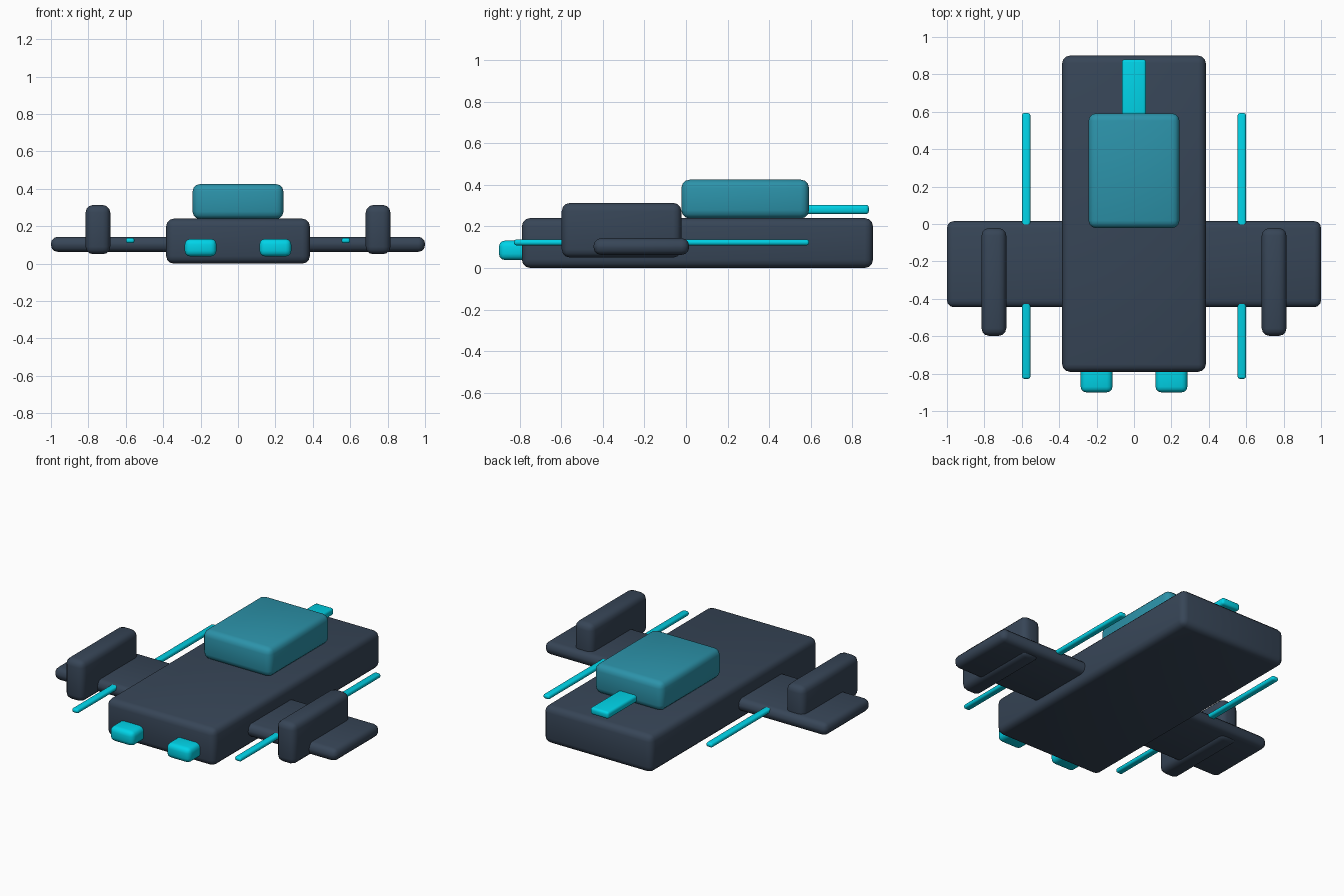
import bpy
import bmesh
from mathutils import Vector

if "Cube" in bpy.data.objects:
    bpy.data.objects.remove(bpy.data.objects["Cube"])


def material(name, color):
    m = bpy.data.materials.new(name)
    m.diffuse_color = (*color, 1)
    m.use_nodes = True
    m.node_tree.nodes["Principled BSDF"].inputs["Base Color"].default_value = m.diffuse_color
    return m


HULL = material("hull_slate", (0.038, 0.06, 0.095))
GLOW = material("glow_cyan", (0.0, 0.65, 0.8))
GLASS = material("canopy_glass", (0.025, 0.29, 0.4))


def rounded_box(name, x, y, z, radius, mat):
    """Box given by its (min, max) extents, with rounded edges."""
    lo, hi = (Vector(c) for c in zip(x, y, z))
    mesh = bpy.data.meshes.new(name)
    bm = bmesh.new()
    bmesh.ops.create_cube(bm, size=1)
    bmesh.ops.scale(bm, vec=hi - lo, verts=bm.verts)
    bmesh.ops.bevel(bm, geom=bm.edges[:], offset=radius, segments=3,
                    profile=0.5, affect='EDGES', clamp_overlap=True)
    bm.to_mesh(mesh)
    bm.free()
    mesh.materials.append(mat)
    obj = bpy.data.objects.new(name, mesh)
    obj.location = (lo + hi) / 2
    bpy.context.collection.objects.link(obj)
    bpy.ops.object.select_all(action='DESELECT')
    obj.select_set(True)
    bpy.context.view_layer.objects.active = obj
    bpy.ops.object.shade_smooth_by_angle()
    return obj


def mirrored_pair(name, x, *args):
    rounded_box("right_" + name, x, *args)
    rounded_box("left_" + name, (-x[1], -x[0]), *args)


# Central hull, wing slab and canopy
rounded_box("hull", (-0.384, 0.384), (-0.79, 0.9), (0, 0.24), 0.04, HULL)
rounded_box("wing", (-1, 1), (-0.445, 0.015), (0.063, 0.143), 0.036, HULL)
rounded_box("canopy", (-0.243, 0.243), (-0.022, 0.592), (0.238, 0.425), 0.04, GLASS)

# Light bar running out of the canopy
rounded_box("light_bar", (-0.065, 0.065), (0.45, 0.88), (0.259, 0.304), 0.015, GLOW)

# Wing fins, glowing wing rails and thrusters
mirrored_pair("fin", (0.683, 0.815), (-0.598, -0.022), (0.05, 0.313), 0.04, HULL)
mirrored_pair("wing_rail", (0.554, 0.599), (-0.828, 0.593), (0.109, 0.137), 0.012, GLOW)
mirrored_pair("thruster", (0.115, 0.285), (-0.9, -0.72), (0.038, 0.132), 0.03, GLOW)
